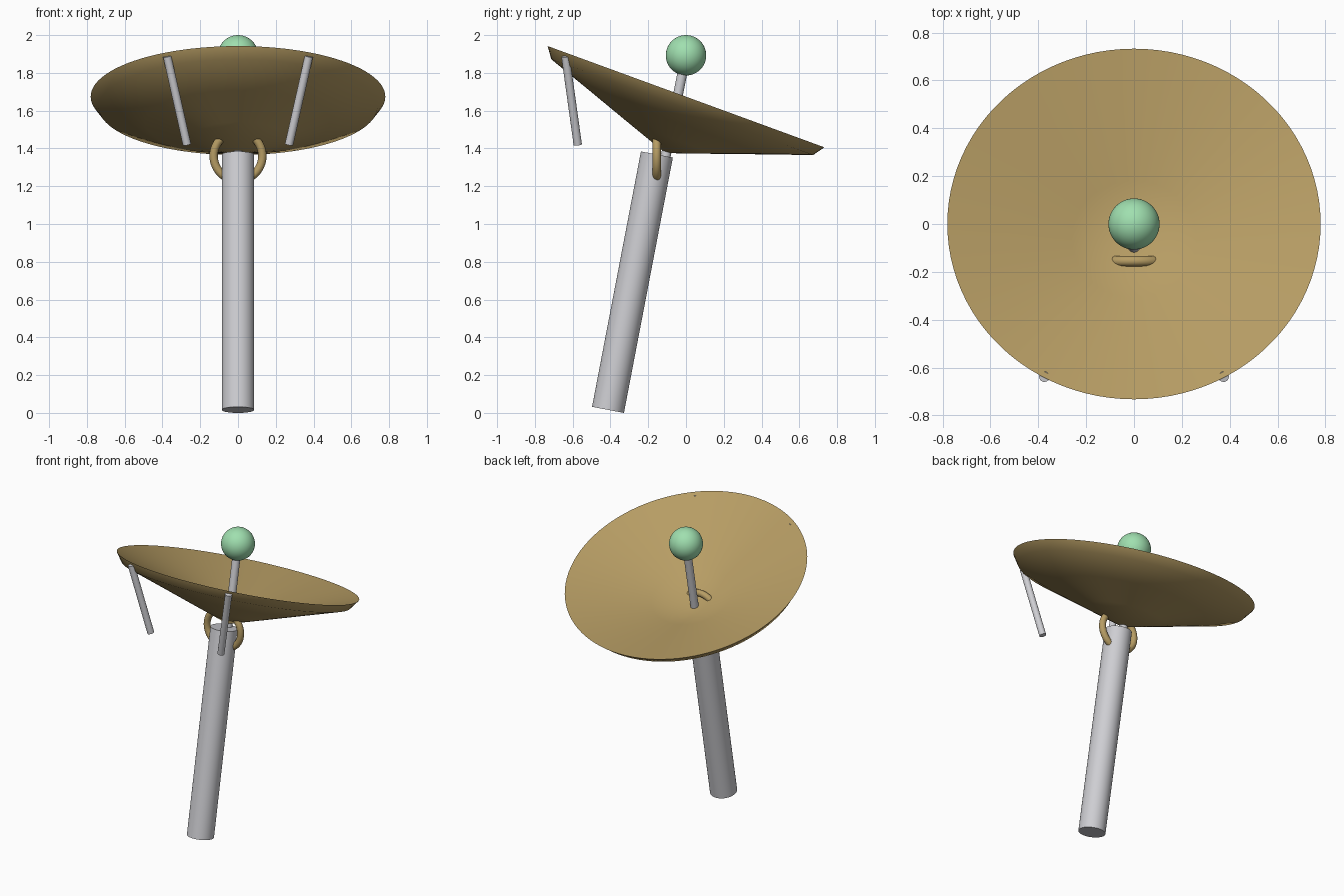
import bpy, bmesh, math
from mathutils import Vector, Matrix

if "Cube" in bpy.data.objects:
    bpy.data.objects.remove(bpy.data.objects["Cube"])


def material(name, rgb):
    m = bpy.data.materials.new(name)
    m.diffuse_color = (*rgb, 1)
    m.use_nodes = True
    m.node_tree.nodes["Principled BSDF"].inputs["Base Color"].default_value = m.diffuse_color
    return m


TAN = material("tan", (0.47, 0.335, 0.127))
GREY = material("light grey", (0.62, 0.62, 0.65))
GREEN = material("mint green", (0.35, 0.74, 0.43))


def finish(name, mat, angle=40):
    ob = bpy.context.object
    ob.name = name
    ob.data.materials.append(mat)
    bpy.ops.object.shade_smooth_by_angle(angle=math.radians(angle))
    return ob


def rod(name, a, b, radius, mat, sides=32):
    """Cylinder between two points."""
    a, b = Vector(a), Vector(b)
    d = b - a
    bpy.ops.mesh.primitive_cylinder_add(
        vertices=sides, radius=radius, depth=d.length, location=(a + b) / 2,
        rotation=d.to_track_quat('Z', 'Y').to_euler())
    return finish(name, mat)


# Dish: closed profile (radius, height) spun round its axis, then tilted
profile = [(0, -0.275), (0.26, -0.183), (0.52, -0.092), (0.78, 0),
           (0.738, -0.059), (0.492, -0.145), (0.246, -0.232), (0, -0.318)]
bm = bmesh.new()
pts = [bm.verts.new((r, 0, z)) for r, z in profile]
edges = [bm.edges.new(p) for p in zip(pts, pts[1:])]
bmesh.ops.spin(bm, geom=pts + edges, cent=(0, 0, 0), axis=(0, 0, 1),
               angle=2 * math.pi, steps=96)
bmesh.ops.remove_doubles(bm, verts=bm.verts, dist=0.0005)
bmesh.ops.recalc_face_normals(bm, faces=bm.faces)
bm.transform(Matrix.Rotation(math.radians(-20.1), 4, 'X'))
mesh = bpy.data.meshes.new("dish")
bm.to_mesh(mesh)
bm.free()
dish = bpy.data.objects.new("dish", mesh)
dish.location = (0, 0, 1.674)
bpy.context.collection.objects.link(dish)
bpy.context.view_layer.objects.active = dish
dish.select_set(True)
finish("dish", TAN)

# Leaning post, feed rod and receiver ball
rod("post", (0, -0.413, 0.016), (0, -0.154, 1.368), 0.086, GREY, 48)
rod("feed_rod", (0, -0.109, 1.35), (0, 0, 1.895), 0.026, GREY)
bpy.ops.mesh.primitive_uv_sphere_add(segments=48, ring_count=24, radius=0.107,
                                     location=(0, 0, 1.893))
finish("receiver_ball", GREEN)

# Ring joining the post and the dish
bpy.ops.mesh.primitive_torus_add(
    major_segments=48, minor_segments=16, major_radius=0.129, minor_radius=0.022,
    location=(0, -0.155, 1.36), rotation=(math.pi / 2, 0, 0))
finish("mount_ring", TAN)

# Struts hanging below the raised edge
for side, label in ((-1, "left"), (1, "right")):
    rod(label + "_strut", (side * 0.27, -0.573, 1.42), (side * 0.375, -0.638, 1.887),
        0.022, GREY, 24)
